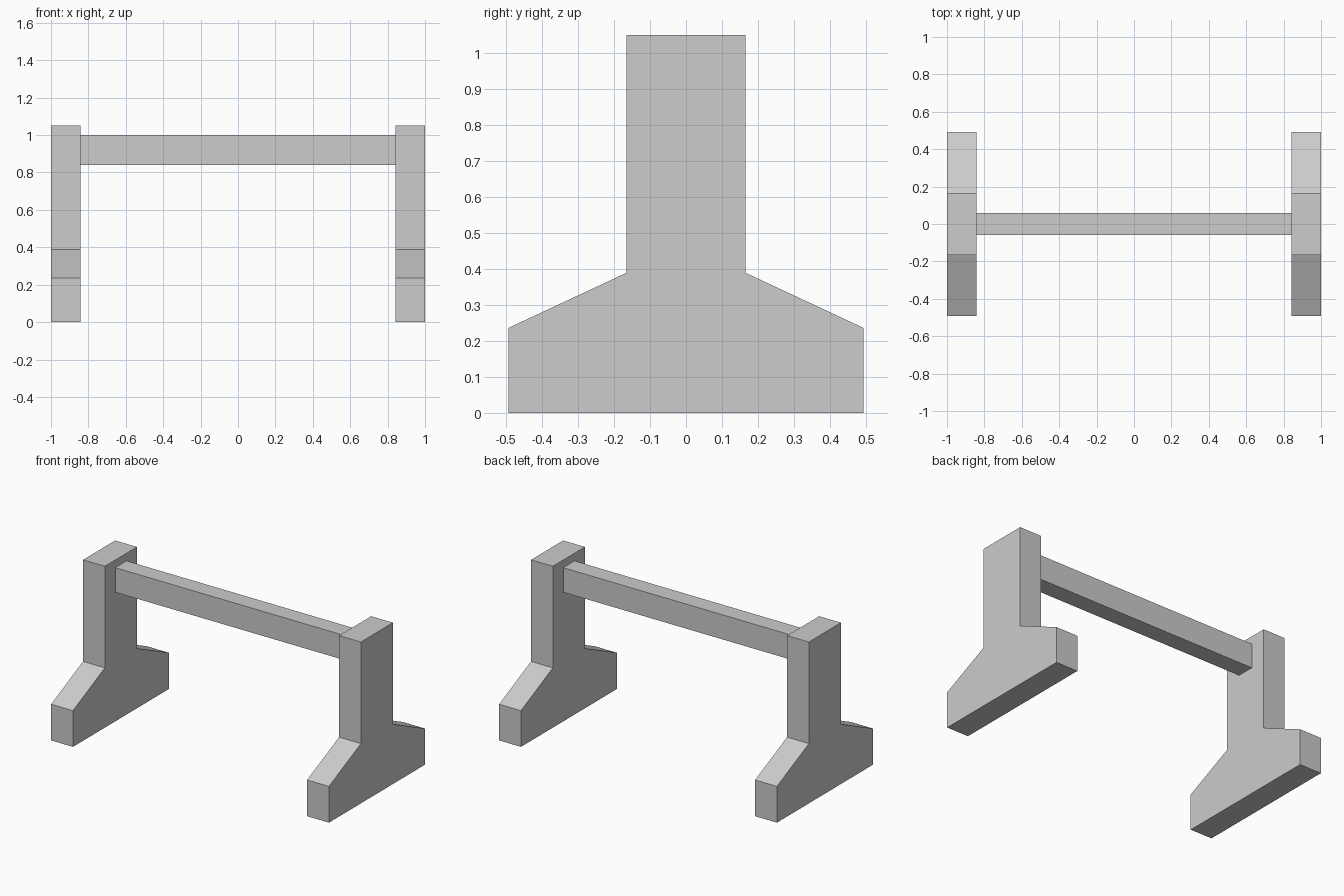
import bpy
import bmesh

cube = bpy.data.objects.get("Cube")
if cube:
    bpy.data.objects.remove(cube, do_unlink=True)

grey = bpy.data.materials.new("light grey")
grey.use_nodes = True
colour = (0.604, 0.604, 0.604, 1)
grey.diffuse_color = colour
grey.node_tree.nodes["Principled BSDF"].inputs["Base Color"].default_value = colour


def extrude_profile(name, profile, x_start, x_end):
    """Extrude a (y, z) outline along x."""
    bm = bmesh.new()
    face = bm.faces.new([bm.verts.new((x_start, y, z)) for y, z in profile])
    result = bmesh.ops.extrude_face_region(bm, geom=[face])
    verts = [v for v in result["geom"] if isinstance(v, bmesh.types.BMVert)]
    bmesh.ops.translate(bm, verts=verts, vec=(x_end - x_start, 0, 0))
    bmesh.ops.recalc_face_normals(bm, faces=bm.faces)
    mesh = bpy.data.meshes.new(name)
    bm.to_mesh(mesh)
    bm.free()
    mesh.materials.append(grey)
    obj = bpy.data.objects.new(name, mesh)
    bpy.context.collection.objects.link(obj)
    return obj


# Upright supports: wide foot, sloped shoulders, straight post
half = [(0.493, 0), (0.493, 0.236), (0.165, 0.389), (0.165, 1.05)]
outline = half + [(-y, z) for y, z in reversed(half)]
inner, outer = 0.843, 1.0
extrude_profile("left_support", outline, inner, outer)
extrude_profile("right_support", outline, -outer, -inner)

# Crossbar between the supports
bar = [(-0.058, 0.84), (0.058, 0.84), (0.058, 1.0), (-0.058, 1.0)]
extrude_profile("crossbar", bar, -inner, inner)
